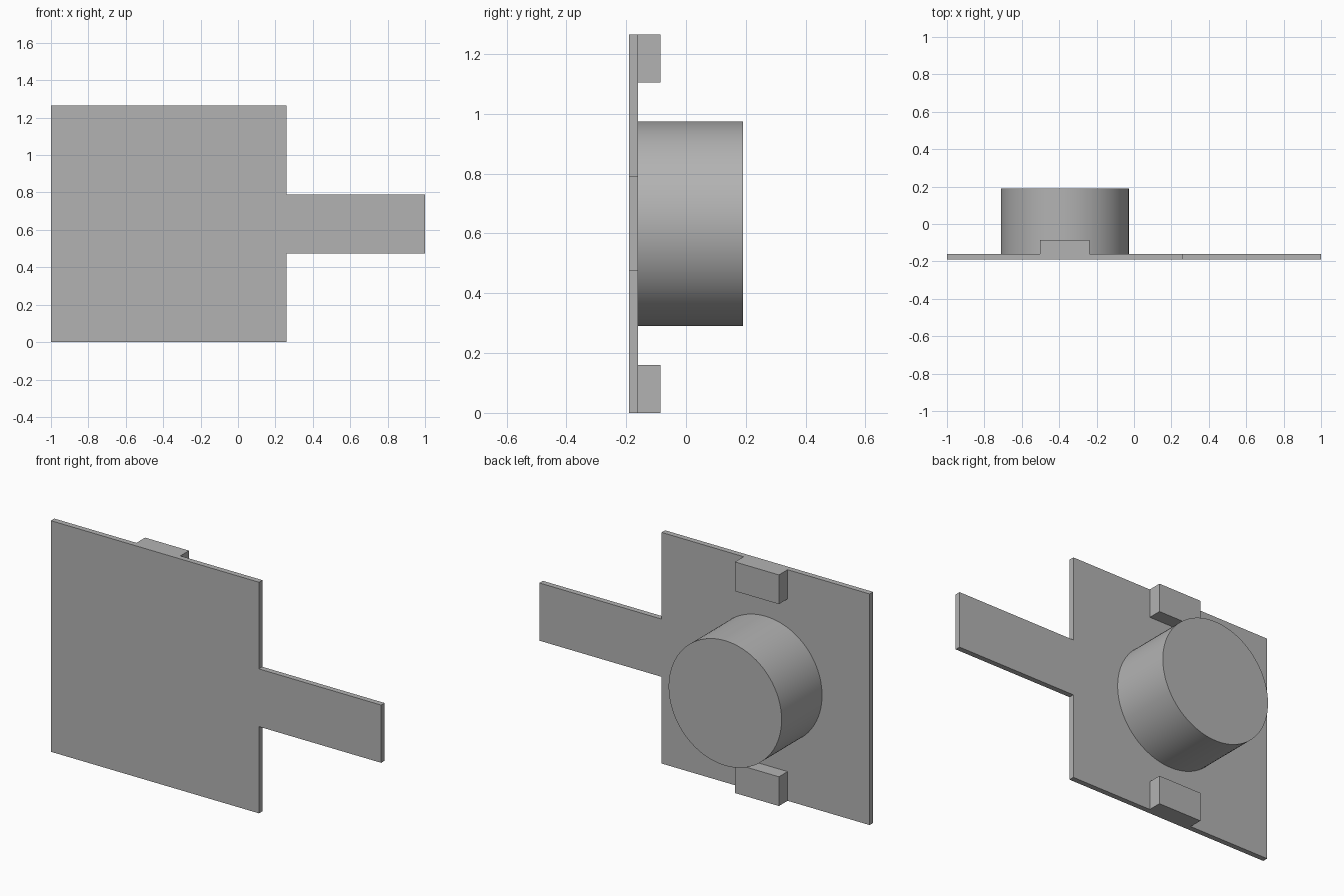
import bpy
import bmesh
from math import pi
from mathutils import Matrix

cube = bpy.data.objects.get("Cube")
if cube:
    bpy.data.objects.remove(cube, do_unlink=True)

grey = bpy.data.materials.new("plain_grey")
grey.use_nodes = True
colour = (0.45, 0.45, 0.45, 1)
grey.diffuse_color = colour
grey.node_tree.nodes["Principled BSDF"].inputs["Base Color"].default_value = colour

FRONT, BACK = -0.19, -0.16   # plate faces
HEIGHT = 1.265
MID_X, MID_Z = -0.37, HEIGHT / 2


def finish(name, bm):
    bmesh.ops.recalc_face_normals(bm, faces=bm.faces)
    mesh = bpy.data.meshes.new(name)
    bm.to_mesh(mesh)
    bm.free()
    mesh.materials.append(grey)
    obj = bpy.data.objects.new(name, mesh)
    bpy.context.collection.objects.link(obj)
    return obj


def extrude_outline(name, points, y0, y1):
    bm = bmesh.new()
    face = bm.faces.new([bm.verts.new((x, y0, z)) for x, z in points])
    side = bmesh.ops.extrude_face_region(bm, geom=[face])
    verts = [g for g in side["geom"] if isinstance(g, bmesh.types.BMVert)]
    bmesh.ops.translate(bm, verts=verts, vec=(0, y1 - y0, 0))
    return finish(name, bm)


# Square plate with its side arm, one flat outline
edge, arm = 0.26, 0.158
lower = [(-1, 0), (edge, 0), (edge, MID_Z - arm), (1, MID_Z - arm)]
upper = [(x, HEIGHT - z) for x, z in reversed(lower)]
extrude_outline("plate_with_arm", lower + upper, FRONT, BACK)

# Small blocks at the bottom and top edges of the back
half, tall = 0.133, 0.16
for name, z in (("bottom_block", 0), ("top_block", HEIGHT - tall)):
    corners = [(MID_X - half, z), (MID_X + half, z),
               (MID_X + half, z + tall), (MID_X - half, z + tall)]
    extrude_outline(name, corners, BACK, -0.085)

# Round drum on the back
depth = 0.19 - BACK
bm = bmesh.new()
bmesh.ops.create_cone(
    bm, cap_ends=True, segments=96, radius1=0.342, radius2=0.342, depth=depth,
    matrix=Matrix.Translation((MID_X, BACK + depth / 2, MID_Z))
    @ Matrix.Rotation(pi / 2, 4, "X"))
drum = finish("drum", bm)
bpy.ops.object.select_all(action="DESELECT")
drum.select_set(True)
bpy.context.view_layer.objects.active = drum
bpy.ops.object.shade_smooth_by_angle(angle=pi / 6)
